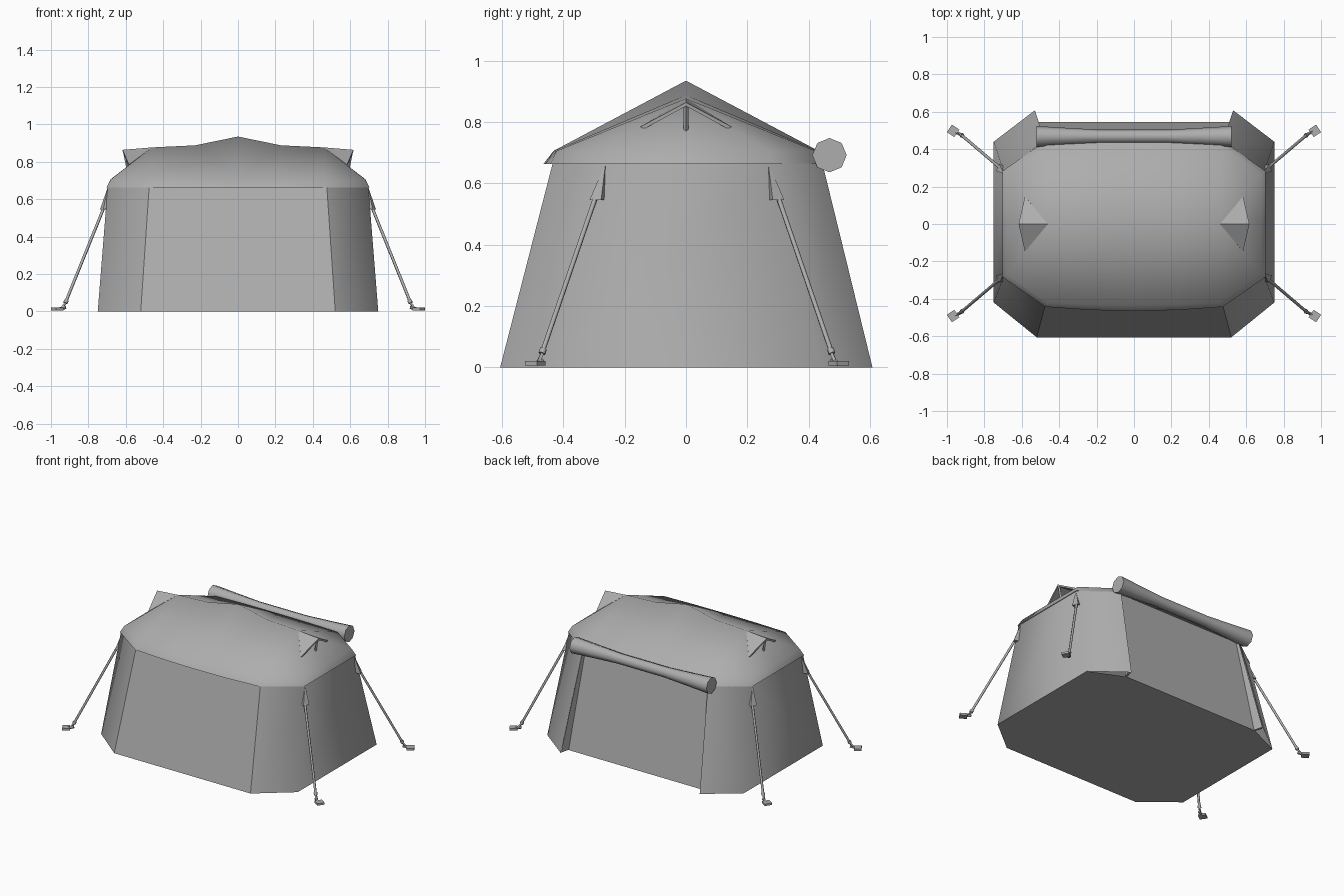
import bpy, bmesh
from math import cos, sin, pi
from mathutils import Vector, Matrix

if "Cube" in bpy.data.objects:
    bpy.data.objects.remove(bpy.data.objects["Cube"])

# one darker grey for the whole tent
canvas = bpy.data.materials.new("grey_canvas")
canvas.diffuse_color = (.42, .42, .42, 1)
canvas.use_nodes = True
canvas.node_tree.nodes["Principled BSDF"].inputs["Base Color"].default_value = canvas.diffuse_color


def mesh(name, verts, faces, smooth=None, centre=(0, 0, 0.3), closed=False):
    """Mesh object whose faces point away from centre (or recalculated if closed)."""
    bm = bmesh.new()
    vs = [bm.verts.new(v) for v in verts]
    for f in faces:
        bm.faces.new([vs[i] for i in f])
    bm.normal_update()
    if closed:
        bmesh.ops.recalc_face_normals(bm, faces=bm.faces[:])
    else:
        for f in bm.faces:
            if f.normal.dot(f.calc_center_median() - Vector(centre)) < 0:
                f.normal_flip()
    me = bpy.data.meshes.new(name)
    bm.to_mesh(me)
    bm.free()
    me.materials.append(canvas)
    ob = bpy.data.objects.new(name, me)
    bpy.context.collection.objects.link(ob)
    if smooth is not None:
        bpy.ops.object.select_all(action='DESELECT')
        ob.select_set(True)
        bpy.context.view_layer.objects.active = ob
        bpy.ops.object.shade_smooth_by_angle(angle=smooth)
    return ob


def loft(name, rings, smooth=None):
    """Closed solid through rings with equal point counts."""
    n = len(rings[0])
    verts = [p for r in rings for p in r]
    faces = [(k*n + i, k*n + (i+1) % n, (k+1)*n + (i+1) % n, (k+1)*n + i)
             for k in range(len(rings)-1) for i in range(n)]
    faces += [tuple(range(n)), tuple(range(len(verts)-n, len(verts)))]
    return mesh(name, verts, faces, smooth, closed=True)


def rod(name, a, b, r1, r2=None, n=6):
    a, b = Vector(a), Vector(b)
    q = (b - a).to_track_quat('Z', 'Y')
    ring = lambda p, r: [p + q @ Vector((r*cos(2*pi*i/n), r*sin(2*pi*i/n), 0)) for i in range(n)]
    return loft(name, [ring(a, r1), ring(b, r1 if r2 is None else r2)], 1.1)


# roof: one quarter, mirrored
eave = [(0, -.465, .663), (.23, -.46, .663), (.475, -.443, .663), (.703, -.283, .663), (.703, 0, .663)]
rim = [(0, -.432, .706), (.23, -.43, .706), (.462, -.422, .706), (.68, -.268, .706), (.682, 0, .706)]
ridge = [(0, 0, .935), (.23, 0, .888), (.46, 0, .877)]
roof = mesh("roof", eave + rim + ridge,
            [(i, i+1, i+6, i+5) for i in range(4)] +
            [(5, 6, 11, 10), (6, 7, 12, 11), (7, 8, 12), (8, 9, 12)], 1.5)
mod = roof.modifiers.new("mirror", 'MIRROR')
mod.use_axis = (True, True, False)

# walls and floor
mesh("front_wall", [(-.52, -.606, 0), (.52, -.606, 0), (.475, -.435, .665), (-.475, -.435, .665)],
     [(0, 1, 2, 3)])
mesh("back_panel", [(-.52, .545, 0), (.52, .545, 0), (.475, .425, .665), (-.475, .425, .665)],
     [(0, 1, 2, 3)])
half = [(.52, -.606), (.75, -.42), (.75, .44), (.52, .545)]
outline = half + [(-x, y) for x, y in reversed(half)]
mesh("floor", [(x, y, 0) for x, y in outline], [tuple(range(8))])

low = [(.52, -.606), (.75, -.42), (.75, .44), (.53, .608)]
high = [(.475, -.435), (.697, -.28), (.697, .28), (.478, .445)]
flap_low = [(.529, .606), (.54, .588), (.528, .545), (.512, .54)]
flap_high = [(.476, .44), (.486, .432), (.484, .42), (.465, .42)]
for s, side in ((1, "right"), (-1, "left")):
    mesh(side + "_wall", [(s*x, y, 0) for x, y in low] + [(s*x, y, .665) for x, y in high],
         [(i, i+1, i+5, i+4) for i in range(3)], 1.5)
    # folded edge of the open doorway
    loft(side + "_door_fold", [[(s*x, y, .002) for x, y in flap_low],
                               [(s*x, y, .665) for x, y in flap_high]])
    # roof vent hood with strut
    hood = mesh(side + "_vent_hood", [(s*.46, 0, .877), (s*.617, 0, .864),
                                      (s*.583, -.148, .785), (s*.583, .148, .785)],
                [(0, 1, 2), (0, 1, 3)])
    sol = hood.modifiers.new("thickness", 'SOLIDIFY')
    sol.thickness = .012
    sol.offset = -1
    rod(side + "_vent_strut", (s*.607, 0, .856), (s*.59, 0, .77), .008, n=4)

# rolled-up door, slimmer in the middle
loft("door_roll", [[(x, .468 + r*cos(pi*i/4), .692 + r*sin(pi*i/4)) for i in range(8)]
                   for x, r in ((-.522, .056), (-.36, .046), (-.18, .036),
                                (.18, .036), (.36, .046), (.522, .056))], .9)

# guy lines: tab, rope, knot, hook and ground peg at each corner
for sx in (1, -1):
    for sy in (1, -1):
        tag = ("right" if sx > 0 else "left") + ("_back" if sy > 0 else "_front")
        P = lambda x, y, z: Vector((sx*x, sy*y + .003, z))
        mesh(tag + "_tab", [P(.695, .265, .668), P(.738, .28, .545), P(.72, .318, .545),
                            P(.7, .31, .55), P(.708, .27, .545)],
             [(0, 1, 2), (0, 2, 3), (0, 3, 4), (0, 4, 1), (1, 2, 3, 4)], closed=True)
        rod(tag + "_rope", P(.715, .296, .56), P(.922, .472, .048), .008)
        rod(tag + "_knot", P(.917, .468, .06), P(.923, .473, .045), .012)
        rod(tag + "_hook", P(.922, .472, .046), P(.945, .486, .014), .007, n=4)
        rod(tag + "_ring", P(.922, .474, .022), P(.955, .49, .013), .009, n=5)
        rot = Matrix.Rotation(.6, 3, 'Z')
        ring = []
        for z in (.006, .02):
            ring.append([P(*(Vector((.967, .495, z)) + rot @ Vector((a, b, 0))))
                         for a, b in ((-.024, -.024), (.024, -.024), (.024, .024), (-.024, .024))])
        loft(tag + "_peg", ring)
